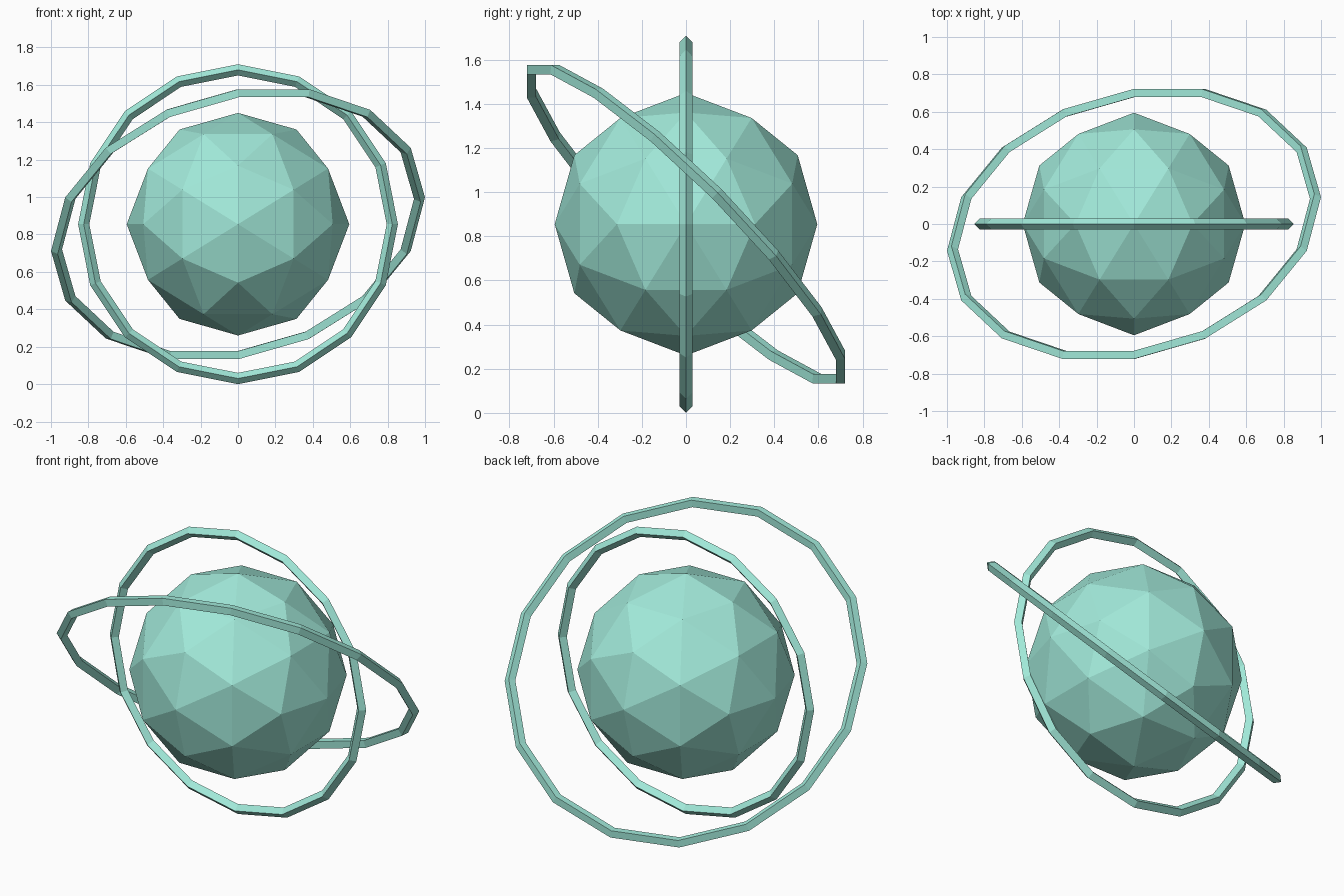
import bpy, bmesh, math
from itertools import combinations
from mathutils import Matrix, Vector

if "Cube" in bpy.data.objects:
    bpy.data.objects.remove(bpy.data.objects["Cube"])

CENTRE = Vector((0, 0, 0.855))

mat = bpy.data.materials.new("teal")
mat.diffuse_color = (0.36, 0.82, 0.70, 1)
mat.use_nodes = True
mat.node_tree.nodes["Principled BSDF"].inputs["Base Color"].default_value = mat.diffuse_color


def ring(name, radius, rotation):
    """Low-poly ring: 16 segments with a diamond cross-section."""
    bpy.ops.mesh.primitive_torus_add(
        major_segments=16, minor_segments=4, major_radius=radius,
        minor_radius=0.03, location=CENTRE, rotation=rotation.to_euler())
    ob = bpy.context.object
    ob.name = name
    ob.data.materials.append(mat)
    return ob


# Faceted core: icosahedron split once, with edge midpoints on the axes
t = (1 + math.sqrt(5)) / 2
corners = []
for a in (-1, 1):
    for b in (-t, t):
        corners += [Vector((a, 0, b)), Vector((0, b, a)), Vector((b, a, 0))]
mids = [p + q for p, q in combinations(corners, 2) if (p - q).length < 2.1]
bm = bmesh.new()
for p in corners + mids:
    bm.verts.new(p.normalized() * 0.595)
bmesh.ops.convex_hull(bm, input=bm.verts)
bmesh.ops.recalc_face_normals(bm, faces=bm.faces)
mesh = bpy.data.meshes.new("core")
bm.to_mesh(mesh)
bm.free()
mesh.materials.append(mat)
core = bpy.data.objects.new("core", mesh)
core.location = CENTRE
bpy.context.collection.objects.link(core)

# Upright inner ring and tilted outer ring
ring("inner_ring", 0.825, Matrix.Rotation(math.pi / 2, 3, 'X'))
ring("outer_ring", 0.99,
     Matrix.Rotation(-math.pi / 4, 3, 'X') @ Matrix.Rotation(-0.2, 3, 'Y'))
